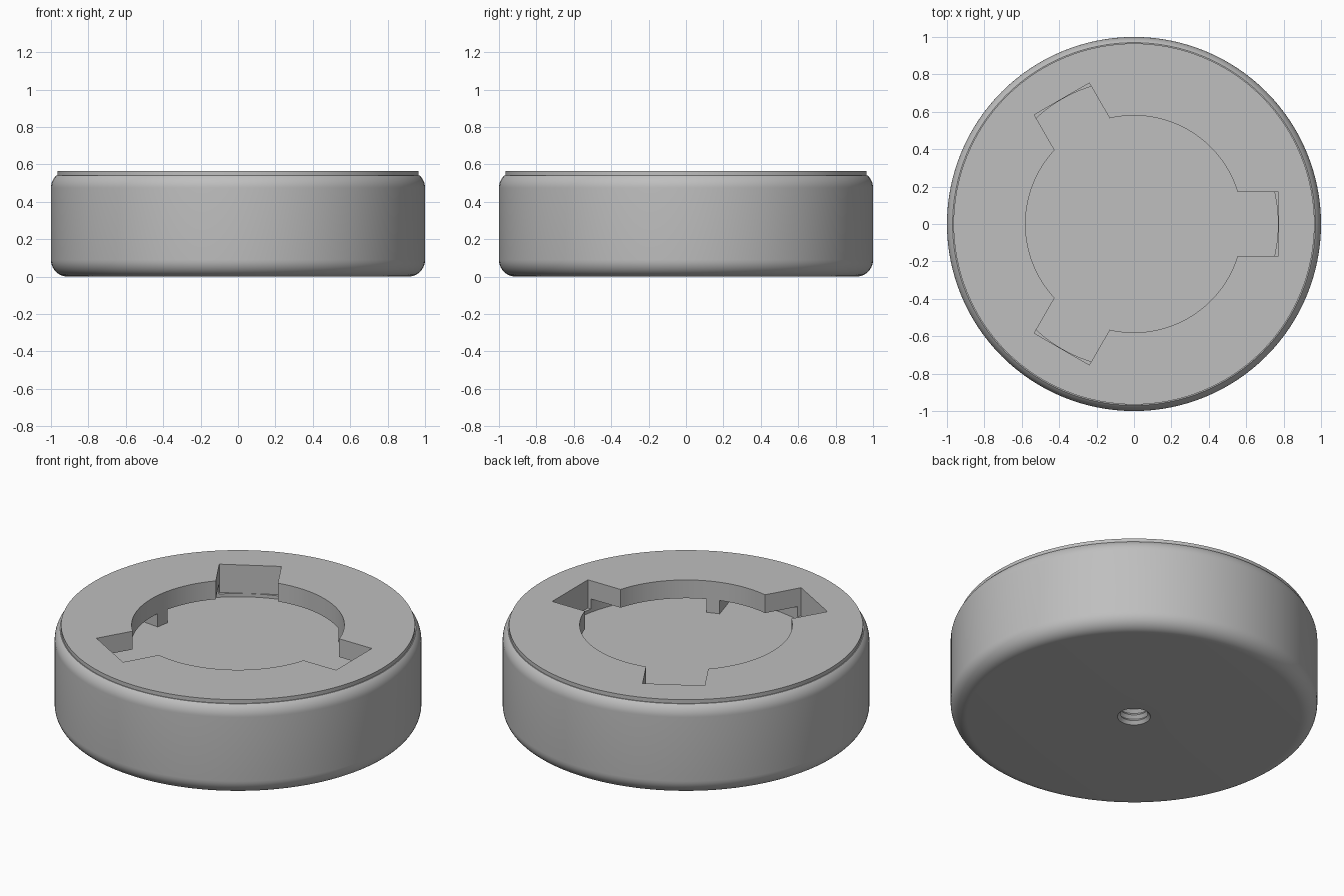
import bpy, bmesh, math
from mathutils import Matrix, Vector

cube = bpy.data.objects.get("Cube")
if cube:
    bpy.data.objects.remove(cube, do_unlink=True)

SEGS = 128
TOP, FLOOR, LIP_BOTTOM = 0.565, 0.375, 0.455
MOUTH_R, GROOVE_R, SLOT_HALF = 0.58, 0.77, 0.17

grey = bpy.data.materials.new("plain_grey")
grey.use_nodes = True
grey.diffuse_color = (0.52, 0.52, 0.52, 1)
grey.node_tree.nodes["Principled BSDF"].inputs["Base Color"].default_value = grey.diffuse_color


def make_object(name, bm):
    bmesh.ops.recalc_face_normals(bm, faces=bm.faces)
    mesh = bpy.data.meshes.new(name)
    bm.to_mesh(mesh)
    bm.free()
    mesh.materials.append(grey)
    obj = bpy.data.objects.new(name, mesh)
    bpy.context.collection.objects.link(obj)
    return obj


def lathe(name, profile):
    bm = bmesh.new()
    verts = [bm.verts.new((r, 0, z)) for r, z in profile]
    edges = [bm.edges.new(pair) for pair in zip(verts, verts[1:])]
    bmesh.ops.spin(bm, geom=verts + edges, cent=(0, 0, 0), axis=(0, 0, 1),
                   angle=math.tau, steps=SEGS, use_merge=True)
    bmesh.ops.remove_doubles(bm, verts=bm.verts, dist=1e-5)
    return make_object(name, bm)


def prism(name, outline, low, high):
    bm = bmesh.new()
    face = bm.faces.new([bm.verts.new((x, y, low)) for x, y in outline])
    out = bmesh.ops.extrude_face_region(bm, geom=[face])
    for v in out["geom"]:
        if isinstance(v, bmesh.types.BMVert):
            v.co.z = high
    return make_object(name, bm)


def arc(radius, start, end, steps, cx=0.0, cy=0.0):
    angles = [math.radians(start + (end - start) * i / steps) for i in range(steps + 1)]
    return [(cx + radius * math.cos(a), cy + radius * math.sin(a)) for a in angles]


def activate(obj):
    bpy.ops.object.select_all(action='DESELECT')
    obj.select_set(True)
    bpy.context.view_layer.objects.active = obj


def cut(target, cutter):
    cutter.hide_render = True
    mod = target.modifiers.new("cut", 'BOOLEAN')
    mod.operation, mod.solver, mod.object = 'DIFFERENCE', 'EXACT', cutter
    activate(target)
    bpy.ops.object.modifier_apply(modifier=mod.name)
    bpy.data.objects.remove(cutter, do_unlink=True)


# Threaded blind hole in the underside, from its roof down to the base
pitch, turns = 0.036, 7
thread = [(0, pitch * turns)]
for i in range(turns, 0, -1):
    thread += [(0.09, pitch * i), (0.074, pitch * (i - 0.5))]
thread.append((0.09, 0))

# Rounded drum with a thin raised rim step
shoulder_end = math.degrees(math.acos(0.06 / 0.09))
profile = (thread
           + arc(0.09, -90, 0, 10, 0.91, 0.09)
           + arc(0.09, 0, shoulder_end, 8, 0.91, 0.475)
           + [(0.965, 0.542), (0.965, TOP), (0, TOP)])
body = lathe("mount_body", profile)

# Hidden groove under the lip
cut(body, lathe("groove_cutter", [(0, FLOOR), (GROOVE_R, FLOOR),
                                  (GROOVE_R, LIP_BOTTOM), (0, LIP_BOTTOM)]))

# Round mouth with three entry slots
half_angle = math.degrees(math.asin(SLOT_HALF / MOUTH_R))
outline = []
for k in range(3):
    turn = Matrix.Rotation(math.radians(120 * k), 2)
    for y in (-SLOT_HALF, SLOT_HALF):
        outline.append(tuple(turn @ Vector((GROOVE_R + 0.002, y))))
    outline += arc(MOUTH_R, 120 * k + half_angle, 120 * (k + 1) - half_angle, 32)
cut(body, prism("mouth_cutter", outline, FLOOR + 0.02, TOP + 0.1))

# Stops inside the groove
parts = [body]
for k in range(3):
    a, b = 120 * k + 46.5, 120 * k + 54
    stop = arc(MOUTH_R, a, b, 4) + arc(GROOVE_R + 0.01, b, a, 4)
    parts.append(prism(f"groove_stop_{k + 1}", stop, FLOOR - 0.01, LIP_BOTTOM + 0.01))

for part in parts:
    activate(part)
    bpy.ops.object.shade_smooth_by_angle(angle=math.radians(30))
